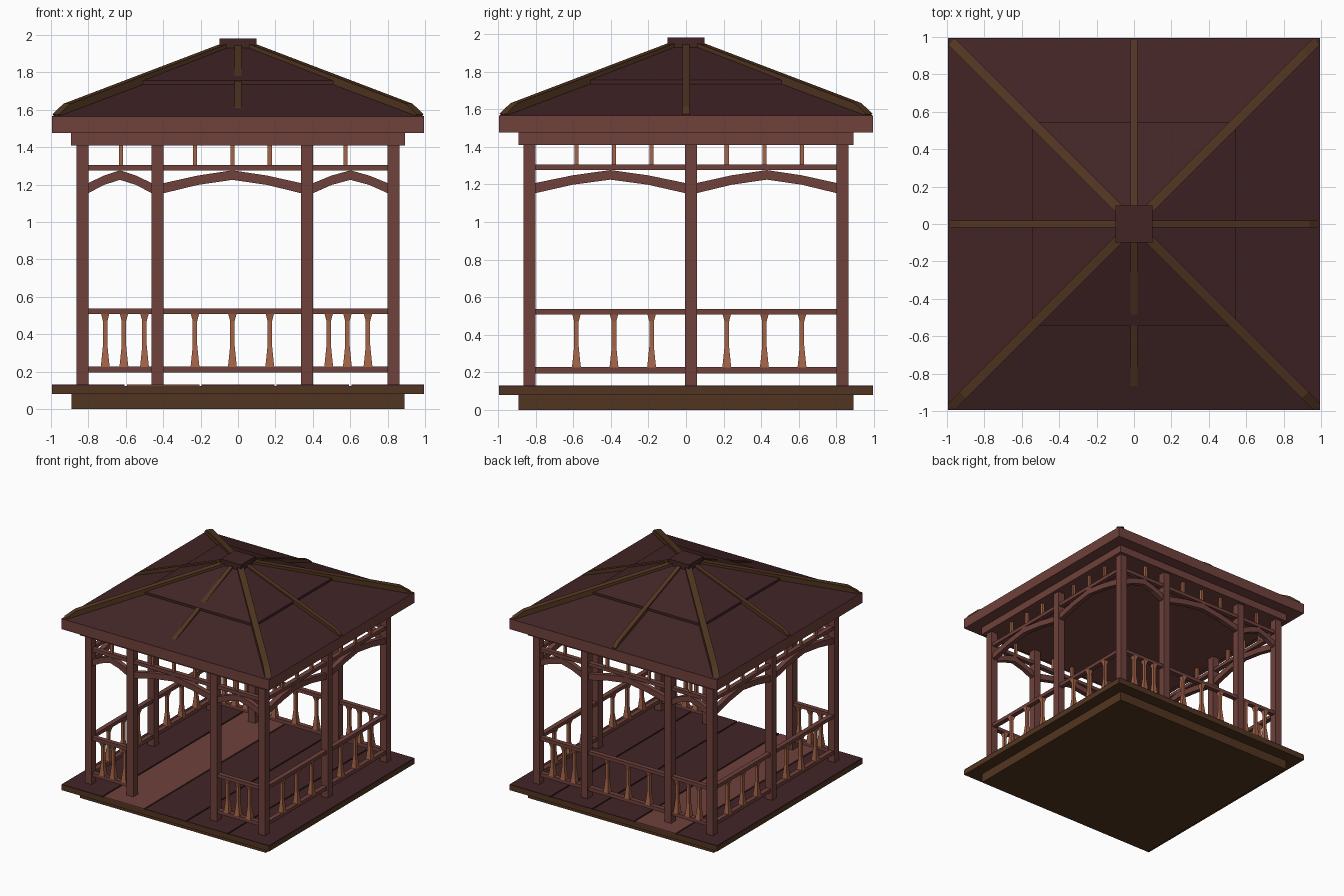
import bpy, bmesh, math
from mathutils import Matrix, Vector

if "Cube" in bpy.data.objects:
    bpy.data.objects.remove(bpy.data.objects["Cube"])


def material(name, rgb):
    m = bpy.data.materials.new(name)
    m.diffuse_color = (*rgb, 1)
    m.use_nodes = True
    m.node_tree.nodes["Principled BSDF"].inputs["Base Color"].default_value = m.diffuse_color
    return m


RED = material("reddish wood", (0.162, 0.054, 0.045))
DARK = material("dark maroon wood", (0.054, 0.018, 0.019))
BROWN = material("brown wood", (0.086, 0.036, 0.015))
ORANGE = material("orange wood", (0.37, 0.125, 0.064))


def loft(bm, rings):
    """Skin a list of equal-length point rings and cap both ends."""
    vs = [[bm.verts.new(p) for p in r] for r in rings]
    n = len(vs[0])
    for a, b in zip(vs, vs[1:]):
        for i in range(n):
            j = (i + 1) % n
            bm.faces.new((a[i], a[j], b[j], b[i]))
    bm.faces.new(vs[0][::-1])
    bm.faces.new(vs[-1])


def square(h, z, cx=0, cy=0):
    return [(cx + sx * h, cy + sy * h, z) for sx, sy in ((-1, -1), (1, -1), (1, 1), (-1, 1))]


def make(name, mat, parts):
    """One object from a list of ring lists."""
    bm = bmesh.new()
    for rings in parts:
        loft(bm, rings)
    bmesh.ops.recalc_face_normals(bm, faces=bm.faces)
    me = bpy.data.meshes.new(name)
    bm.to_mesh(me)
    bm.free()
    me.materials.append(mat)
    ob = bpy.data.objects.new(name, me)
    bpy.context.collection.objects.link(ob)
    return ob


def stack(profile, cx=0, cy=0):
    """Square section following (half width, z) pairs."""
    return [square(h, z, cx, cy) for h, z in profile]


def box(x0, x1, y0, y1, z0, z1):
    return [[(x0, y0, z), (x1, y0, z), (x1, y1, z), (x0, y1, z)] for z in (z0, z1)]


# base and plank floor
make("base_plinth", BROWN, [stack([(0.89, 0), (0.89, 0.08)])])
make("floor_slab", BROWN, [stack([(0.995, 0.08), (0.995, 0.122)])])
for i in range(5):
    x0 = max(-0.995, -1 + 0.4 * i + 0.006)
    x1 = min(0.995, -0.6 + 0.4 * i - 0.006)
    make(f"floor_plank_{i + 1}", RED if i == 1 else DARK,
         [box(x0, x1, -0.995, 0.995, 0.122, 0.13)])

# posts
P = 0.832
FRONT_X = [-P, -0.43, 0.37, P]
SIDE_Y = [-P, 0.027, P]
spots = [(x, y) for x in FRONT_X for y in (-P, P)] + [(x, SIDE_Y[1]) for x in (-P, P)]
make("posts", RED, [stack([(0.032, 0.13), (0.032, 1.41)], x, y) for x, y in spots])

BALUSTER = [(0.024, 0.225), (0.021, 0.25), (0.012, 0.34), (0.012, 0.47), (0.022, 0.508)]
SPINDLE = [(0.011, 1.30), (0.011, 1.412)]
# arch stations: position across the bay, bottom z, top z
ARCH = [(-1, 1.153, 1.207), (-0.5, 1.198, 1.248), (0, 1.225, 1.276),
        (0.5, 1.198, 1.248), (1, 1.153, 1.207)]


def bay(name, along_x, fixed, a, b, balusters, spindles, railing=True):
    """Rails, arch, balusters and spindles between two posts."""
    def at(u, v, z):
        return (u, fixed + v, z) if along_x else (fixed + v, u, z)

    def bar(z0, z1, d=0.02):
        return [[at(u, -d, z0), at(u, d, z0), at(u, d, z1), at(u, -d, z1)]
                for u in (a + 0.03, b - 0.03)]

    def centre(u):
        return at(u, 0, 0)[:2]

    mid, half = (a + b) / 2, (b - a) / 2 - 0.03
    arch = [[at(mid + t * half, -0.02, lo), at(mid + t * half, 0.02, lo),
             at(mid + t * half, 0.02, hi), at(mid + t * half, -0.02, hi)] for t, lo, hi in ARCH]
    make(name + "_arch", RED, [arch])
    make(name + "_upper_rail", RED, [bar(1.275, 1.305)])
    make(name + "_spindles", ORANGE, [stack(SPINDLE, *centre(u)) for u in spindles])
    if railing:
        make(name + "_rails", RED, [bar(0.195, 0.227), bar(0.507, 0.537)])
        make(name + "_balusters", ORANGE, [stack(BALUSTER, *centre(u)) for u in balusters])


# front and back bays; the middle of the front is the entrance
MID = [-0.23, -0.03, 0.17]
for side, y in (("front", -P), ("back", P)):
    bay(side + "_left", True, y, FRONT_X[0], FRONT_X[1], [-0.71, -0.61, -0.5], [-0.625])
    bay(side + "_middle", True, y, FRONT_X[1], FRONT_X[2], MID, MID, side == "back")
    bay(side + "_right", True, y, FRONT_X[2], FRONT_X[3], [0.485, 0.585, 0.695], [0.575])
# side bays
for side, x in (("left", -P), ("right", P)):
    for k, pos in ((0, [-0.583, -0.383, -0.183]), (1, [0.217, 0.417, 0.617])):
        bay(f"{side}_side_{k + 1}", False, x, SIDE_Y[k], SIDE_Y[k + 1], pos, pos)

# roof: beam, eave, two stepped tiers and cap
make("top_beam", RED, [stack([(0.892, 1.41), (0.892, 1.475)])])
make("roof_eave", RED, [stack([(0.995, 1.475), (0.995, 1.565)])])
make("lower_roof", DARK, [stack([(0.995, 1.565), (0.535, 1.738)])])
make("upper_roof", DARK, [stack([(0.545, 1.735), (0.545, 1.755), (0.09, 1.932)])])
make("roof_cap", DARK, [stack([(0.098, 1.92), (0.098, 1.98)])])


def rafter(name, angle, width, profile, stretch=1):
    """Vertical plate with a (distance, z) outline, turned about the centre."""
    rings = [[(d * stretch, w, z) for d, z in profile] for w in (-width / 2, width / 2)]
    ob = make(name, BROWN, [rings])
    ob.data.transform(Matrix.Rotation(angle, 4, 'Z'))


# rafters: straight ones on the slopes, wider ones on the hips
for i in range(4):
    a = i * math.pi / 2
    end = 0.92 if i == 3 else 0.985
    rafter(f"slope_rafter_{i + 1}", a, 0.038,
           [(0.08, 1.95), (end - 0.05, 1.615), (end, 1.575), (end, 1.566), (0.08, 1.88)])
    rafter(f"hip_rafter_{i + 1}", a + math.pi / 4, 0.052,
           [(0.08, 1.95), (0.915, 1.632), (0.975, 1.575), (0.96, 1.566), (0.08, 1.88)],
           math.sqrt(2))
